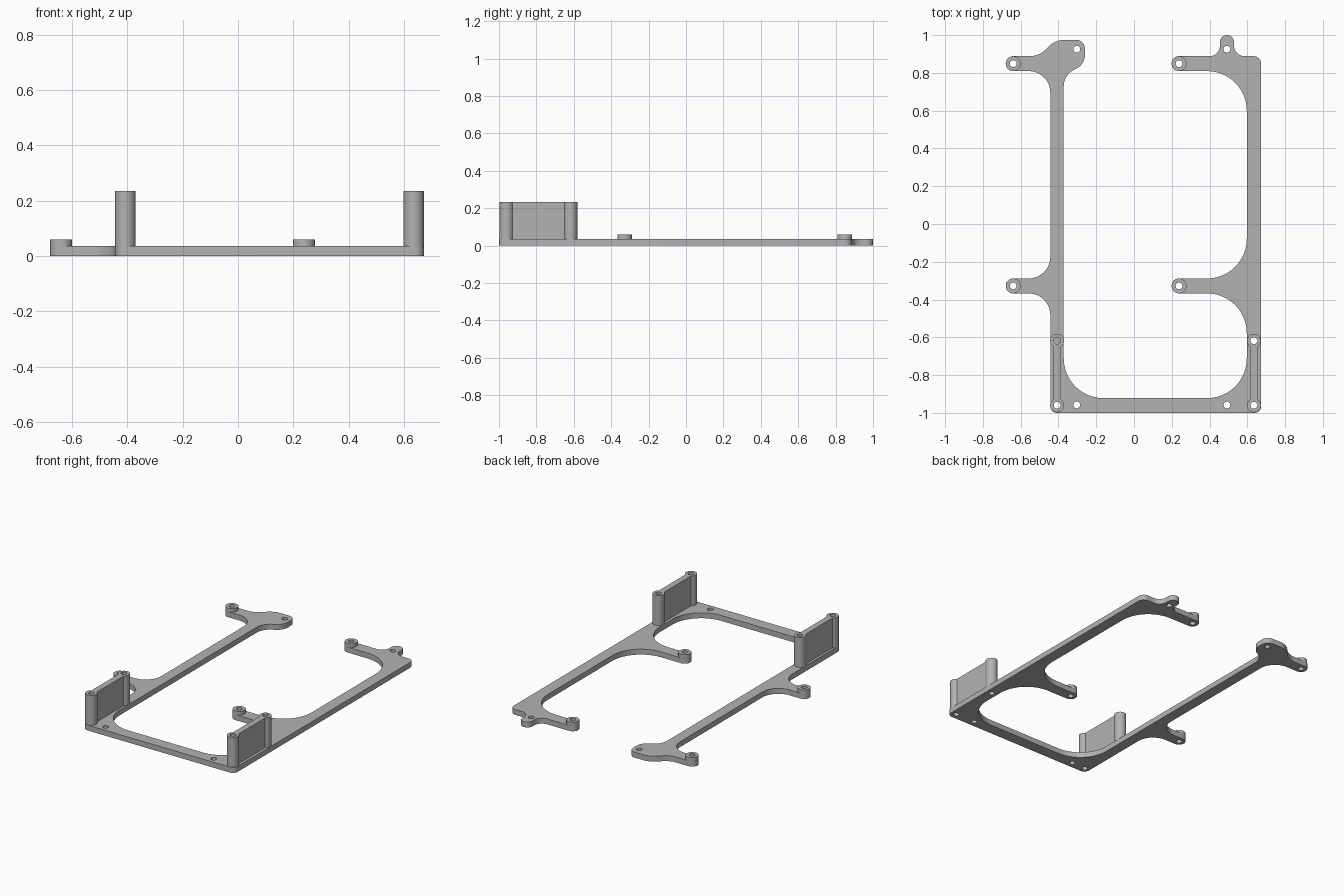
import bpy, bmesh, math
from mathutils import Vector

if "Cube" in bpy.data.objects:
    bpy.data.objects.remove(bpy.data.objects["Cube"], do_unlink=True)

PLATE, PAD_TOP, POST_TOP = 0.036, 0.06, 0.234
POST_R, ARM_R, HOLE_R = 0.037, 0.039, 0.018

grey = bpy.data.materials.new("plain grey")
grey.use_nodes = True
colour = (0.45, 0.45, 0.45, 1)
grey.diffuse_color = colour
grey.node_tree.nodes["Principled BSDF"].inputs["Base Color"].default_value = colour


def circle(x, y, r, n=32):
    return [Vector((x + r * math.cos(2 * math.pi * i / n),
                    y + r * math.sin(2 * math.pi * i / n))) for i in range(n)]


def rounded(corners, steps=12):
    """Polygon whose corners (x, y, radius) are replaced by tangent arcs."""
    pts = []
    for i, (x, y, r) in enumerate(corners):
        p = Vector((x, y))
        u = (Vector(corners[i - 1][:2]) - p).normalized()
        v = (Vector(corners[(i + 1) % len(corners)][:2]) - p).normalized()
        half = u.angle(v) / 2
        centre = p + (u + v).normalized() * r / math.sin(half)
        reach = r / math.tan(half)
        start, end = p + u * reach - centre, p + v * reach - centre
        sweep = start.angle(end)
        for k in range(steps + 1):
            t = k / steps
            pts.append(centre + (start * math.sin((1 - t) * sweep)
                                 + end * math.sin(t * sweep)) / math.sin(sweep))
    return pts


def extrude_profile(name, loops, z0, z1):
    """Solid from an outer loop followed by hole loops."""
    bm = bmesh.new()
    for loop in loops:
        verts = [bm.verts.new((p.x, p.y, z0)) for p in loop]
        for a, b in zip(verts, verts[1:] + verts[:1]):
            bm.edges.new((a, b))
    bmesh.ops.triangle_fill(bm, edges=bm.edges[:], use_beauty=True, normal=(0, 0, 1))
    top = bmesh.ops.extrude_face_region(bm, geom=bm.faces[:])["geom"]
    bmesh.ops.translate(bm, vec=(0, 0, z1 - z0),
                        verts=[g for g in top if isinstance(g, bmesh.types.BMVert)])
    bmesh.ops.recalc_face_normals(bm, faces=bm.faces[:])
    mesh = bpy.data.meshes.new(name)
    bm.to_mesh(mesh)
    bm.free()
    mesh.materials.append(grey)
    obj = bpy.data.objects.new(name, mesh)
    bpy.context.collection.objects.link(obj)
    bpy.ops.object.select_all(action='DESELECT')
    obj.select_set(True)
    bpy.context.view_layer.objects.active = obj
    bpy.ops.object.shade_smooth_by_angle(angle=math.radians(35))
    return obj


# Key positions
OUT_R, IN_R, OUT_L, IN_L = 0.673, 0.597, -0.443, -0.372
TIP_R, TIP_L = 0.199, -0.679
REAR, MID = 0.849, -0.328
POST_X = {"right": -0.407, "left": 0.635}
POST_FRONT, POST_BACK = -0.96, -0.618
BIG, SMALL, EDGE = 0.21, 0.115, 0.0395


def arm(tip, root, y, r_top, r_bottom):
    """Corners of a round-ended arm, from its upper root to its lower root."""
    return [(root, y + EDGE, r_top), (tip, y + EDGE, ARM_R),
            (tip, y - EDGE, ARM_R), (root, y - EDGE, r_bottom)]


# Flat frame outline, counter-clockwise from the front right corner
rear_y = REAR + EDGE
outline = [(OUT_L, -1, 0.035), (OUT_R, -1, 0.035), (OUT_R, rear_y, 0.04)]
# rear tab
outline += [(0.53, rear_y, 0.055), (0.53, 1, 0.037), (0.455, 1, 0.037)]
# left-hand arms and front opening
outline += arm(TIP_R, 0.455, REAR, 0.055, BIG)[:3] + [(IN_R, REAR - EDGE, BIG)]
outline += arm(TIP_R, IN_R, MID, BIG, BIG)
outline += [(IN_R, -0.922, BIG), (IN_L, -0.922, BIG)]
# rear lobe
outline += [(IN_L, 0.79, 0.1), (-0.26, 0.845, 0.08), (-0.26, 0.975, 0.046),
            (-0.42, 0.975, 0.12)]
# right-hand arms
outline += arm(TIP_L, -0.5, REAR, 0.12, SMALL)[:3] + [(OUT_L, REAR - EDGE, SMALL)]
outline += arm(TIP_L, OUT_L, MID, SMALL, SMALL)

pads = [(x, y) for x in (TIP_R + EDGE, TIP_L + EDGE) for y in (REAR, MID)]
screws = [(-0.303, 0.925), (0.492, 0.925), (-0.303, -0.958), (0.492, -0.958)]
through_posts = [(POST_X["right"], POST_FRONT), (POST_X["left"], POST_FRONT),
                 (POST_X["left"], POST_BACK)]
holes = [circle(x, y, HOLE_R) for x, y in pads + screws + through_posts]
extrude_profile("base_frame", [rounded(outline)] + holes, 0, PLATE)

# Raised mounting pads at the arm ends
for i, (x, y) in enumerate(pads):
    extrude_profile(f"mounting_pad_{i + 1}",
                    [circle(x, y, EDGE), circle(x, y, HOLE_R)], PLATE, PAD_TOP)

# Side brackets: two hollow posts joined by a thin wall
for side, x in POST_X.items():
    gap = math.asin(0.02 / POST_R)
    profile = []
    for y, facing in ((POST_BACK, -math.pi / 2), (POST_FRONT, math.pi / 2)):
        for k in range(29):
            a = facing + gap + (2 * math.pi - 2 * gap) * k / 28
            profile.append(Vector((x + POST_R * math.cos(a), y + POST_R * math.sin(a))))
    bores = [circle(x, y, HOLE_R) for y in (POST_FRONT, POST_BACK)]
    extrude_profile(f"{side}_post_bracket", [profile] + bores, PLATE, POST_TOP)
